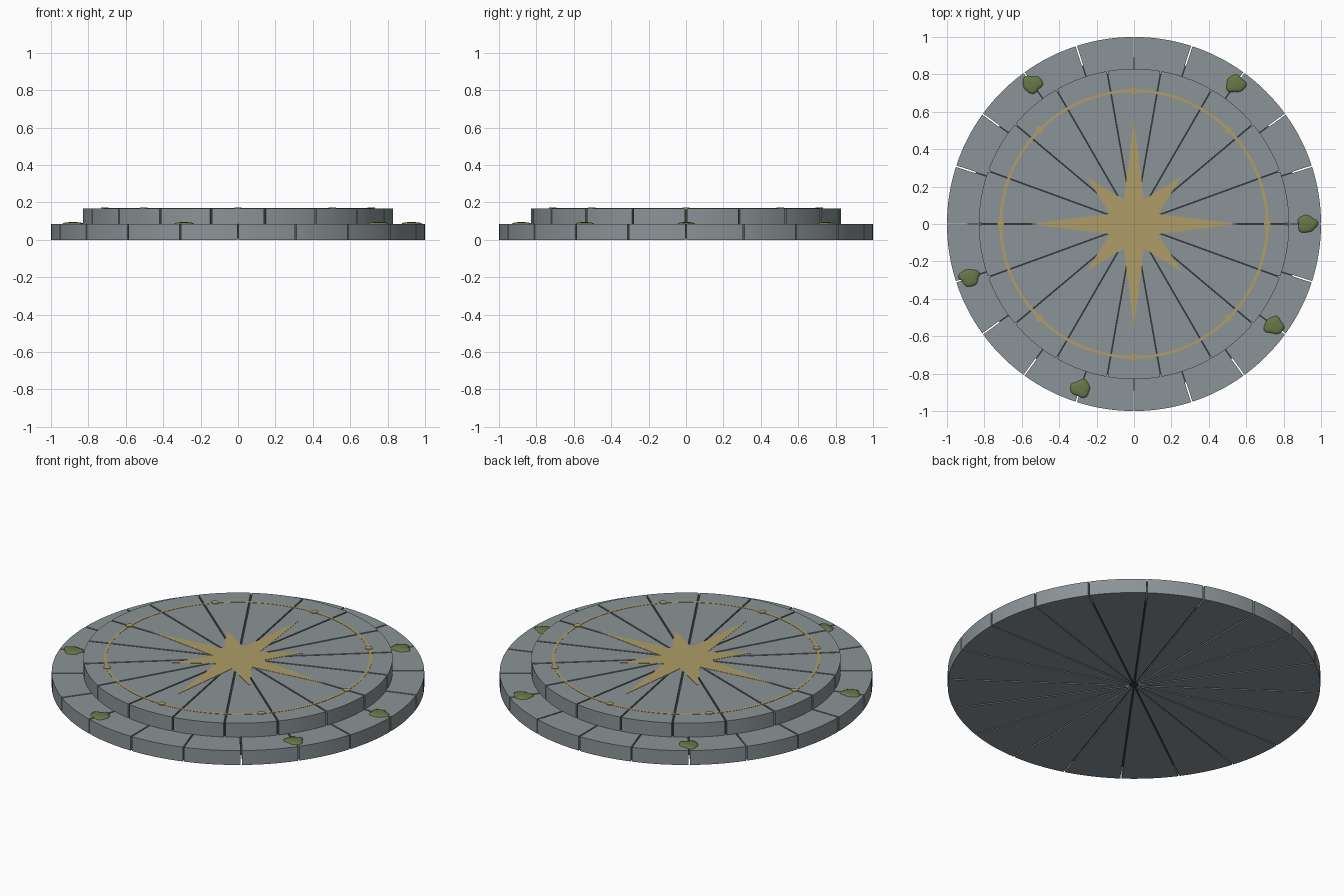
import bpy, bmesh, math, random
from math import sin, cos, pi, radians

if "Cube" in bpy.data.objects:
    bpy.data.objects.remove(bpy.data.objects["Cube"])

random.seed(4)

def mat(name, rgb):
    m = bpy.data.materials.new(name)
    m.diffuse_color = (*rgb, 1)
    m.use_nodes = True
    m.node_tree.nodes["Principled BSDF"].inputs["Base Color"].default_value = m.diffuse_color
    return m

STONE = mat("grey stone", (0.26, 0.295, 0.31))
MORTAR = mat("dark mortar", (0.035, 0.04, 0.043))
GOLD = mat("old gold", (0.43, 0.34, 0.135))
MOSS = mat("moss green", (0.13, 0.19, 0.065))

def finish(bm, name, m, smooth=30):
    bmesh.ops.recalc_face_normals(bm, faces=bm.faces)
    me = bpy.data.meshes.new(name)
    bm.to_mesh(me)
    bm.free()
    ob = bpy.data.objects.new(name, me)
    bpy.context.collection.objects.link(ob)
    me.materials.append(m)
    bpy.context.view_layer.objects.active = ob
    ob.select_set(True)
    bpy.ops.object.shade_smooth_by_angle(angle=radians(smooth))
    ob.select_set(False)
    return ob

def prism(bm, pts, z0, z1):
    """Extrude a flat outline between two heights."""
    lo = [bm.verts.new((x, y, z0)) for x, y in pts]
    hi = [bm.verts.new((x, y, z1)) for x, y in pts]
    n = len(pts)
    bm.faces.new(lo[::-1])
    bm.faces.new(hi)
    for i in range(n):
        j = (i + 1) % n
        bm.faces.new((lo[i], lo[j], hi[j], hi[i]))

def circle(r, n, cx=0, cy=0):
    return [(cx + r * cos(2 * pi * i / n), cy + r * sin(2 * pi * i / n)) for i in range(n)]

def tier(name, count, r, z0, z1, gap, segs=8):
    """Ring of wedge stones with parallel joints of constant width."""
    bm = bmesh.new()
    step = 2 * pi / count
    d = gap / 2
    for k in range(count):
        a0, a1 = k * step, (k + 1) * step
        mid = (a0 + a1) / 2
        tip = d / sin(step / 2)
        trim = math.asin(d / r)
        pts = [(tip * cos(mid), tip * sin(mid))]
        for i in range(segs + 1):
            a = a0 + trim + (a1 - a0 - 2 * trim) * i / segs
            pts.append((r * cos(a), r * sin(a)))
        prism(bm, pts, z0, z1)
    return finish(bm, name, STONE)

# Two stone steps
tier("lower_step_stones", 20, 1.0, 0.0, 0.085, 0.008)
tier("upper_step_stones", 18, 0.83, 0.085, 0.168, 0.009)

# Mortar cores seen in the joints
for name, r, z0, z1 in (("lower_mortar", 0.89, 0.008, 0.078), ("upper_mortar", 0.815, 0.08, 0.162)):
    bm = bmesh.new()
    prism(bm, circle(r, 96), z0, z1)
    finish(bm, name, MORTAR)

# Inlaid eight-pointed star
bm = bmesh.new()
star = []
for i in range(16):
    r = 0.14 if i % 2 else (0.56 if i % 4 == 0 else 0.36)
    a = i * pi / 8
    star.append((r * cos(a), r * sin(a)))
prism(bm, star, 0.16, 0.1695)
finish(bm, "star_inlay", GOLD)

# Inlaid ring
bm = bmesh.new()
N = 128
section = [(0.705, 0.16), (0.72, 0.16), (0.72, 0.1695), (0.705, 0.1695)]
rings = [[bm.verts.new((r * cos(2 * pi * i / N), r * sin(2 * pi * i / N), z)) for r, z in section] for i in range(N)]
for i in range(N):
    a, b = rings[i], rings[(i + 1) % N]
    for j in range(4):
        k = (j + 1) % 4
        bm.faces.new((a[j], b[j], b[k], a[k]))
finish(bm, "ring_inlay", GOLD)

# Eight studs on the ring
bm = bmesh.new()
for i in range(8):
    a = i * pi / 4
    prism(bm, circle(0.02, 12, 0.7125 * cos(a), 0.7125 * sin(a)), 0.16, 0.172)
finish(bm, "ring_studs", GOLD)

# Moss clumps on the lower step joints
for n, deg in enumerate((0, 54, 126, 198, 252, 324)):
    bm = bmesh.new()
    a = radians(deg)
    cx, cy = 0.925 * cos(a), 0.925 * sin(a)
    p1, p2 = random.uniform(0, 6.28), random.uniform(0, 6.28)
    S = 24
    levels = []
    for f, z in ((1.0, 0.083), (0.97, 0.088), (0.75, 0.092), (0.4, 0.094)):
        row = []
        for i in range(S):
            t = 2 * pi * i / S
            r = 0.051 * f * (1 + 0.1 * sin(3 * t + p1) + 0.06 * sin(5 * t + p2))
            row.append(bm.verts.new((cx + 1.05 * r * cos(t), cy + 0.92 * r * sin(t), z)))
        levels.append(row)
    for lo, hi in zip(levels, levels[1:]):
        for i in range(S):
            j = (i + 1) % S
            bm.faces.new((lo[i], lo[j], hi[j], hi[i]))
    bm.faces.new(levels[0][::-1])
    bm.faces.new(levels[-1])
    finish(bm, f"moss_clump_{n + 1}", MOSS, 60)
